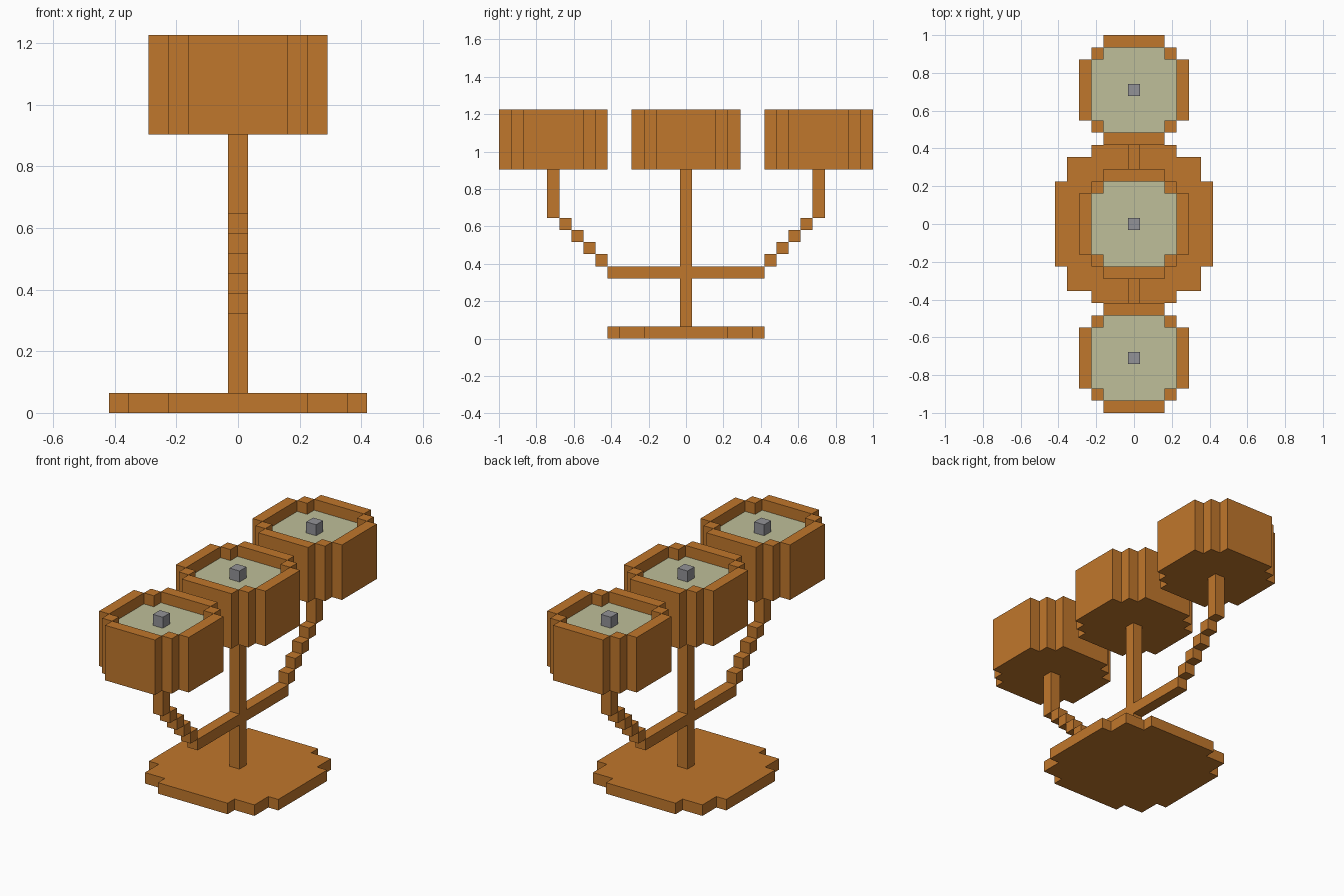
import bpy, bmesh
from mathutils import Vector

if "Cube" in bpy.data.objects:
    bpy.data.objects.remove(bpy.data.objects["Cube"], do_unlink=True)

U = 2 / 31  # size of one block


def material(name, rgb):
    m = bpy.data.materials.new(name)
    m.use_nodes = True
    m.diffuse_color = (*rgb, 1)
    m.node_tree.nodes["Principled BSDF"].inputs["Base Color"].default_value = (*rgb, 1)
    return m


copper = material("copper_brown", (0.53, 0.184, 0.025))
wax_mat = material("pale_wax", (0.52, 0.52, 0.32))
wick_mat = material("wick_grey", (0.29, 0.29, 0.31))


def finish(name, bm, mat, y=0):
    """Weld the mesh, scale blocks to units and link the object."""
    bmesh.ops.remove_doubles(bm, verts=bm.verts, dist=0.001)
    for v in bm.verts:
        v.co = (v.co + Vector((0, y, 0))) * U
    me = bpy.data.meshes.new(name)
    bm.to_mesh(me)
    bm.free()
    me.materials.append(mat)
    ob = bpy.data.objects.new(name, me)
    bpy.context.collection.objects.link(ob)
    return ob


def turn(p, k):
    """Rotate a point by k quarter turns."""
    x, y = p
    for _ in range(k):
        x, y = -y, x
    return x, y


def outline(quarter):
    return [turn(p, k) for k in range(4) for p in quarter]


def face(bm, pts):
    return bm.faces.new([bm.verts.new(p) for p in pts])


def cap(bm, loop, z, up=True):
    face(bm, [(x, y, z) for x, y in (loop if up else loop[::-1])])


def sides(bm, loop, z0, z1, outward=True):
    for a, b in zip(loop, loop[1:] + loop[:1]):
        if not outward:
            a, b = b, a
        face(bm, [(*a, z0), (*b, z0), (*b, z1), (*a, z1)])


def prism(name, loop, z0, z1, mat, y=0):
    bm = bmesh.new()
    cap(bm, loop, z0, False)
    cap(bm, loop, z1)
    sides(bm, loop, z0, z1)
    return finish(name, bm, mat, y)


def bar(name, y0, y1, z0, z1, mat=copper):
    """One-block-wide beam between two lengths and heights."""
    y0, y1 = sorted((y0, y1))
    return prism(name, [(-.5, y0), (.5, y0), (.5, y1), (-.5, y1)], z0, z1, mat)


# Stepped round foot and central stem
prism("base", outline([(6.5, 3.5), (5.5, 3.5), (5.5, 5.5), (3.5, 5.5), (3.5, 6.5)]),
      0, 1, copper)
bar("stem", -.5, .5, 1, 14)

# Mirrored arms: level beam, stair blocks, upright
for s, side in ((-1, "front"), (1, "back")):
    bar(side + "_arm_beam", s * .5, s * 6.5, 5, 6)
    for i in range(4):
        bar(f"{side}_arm_step_{i + 1}", s * (6.5 + i), s * (7.5 + i), 6 + i, 7 + i)
    bar(side + "_arm_upright", s * 10.5, s * 11.5, 10, 14)

# Three cups with wax and wick
outer = outline([(4.5, 2.5), (3.5, 2.5), (3.5, 3.5), (2.5, 3.5), (2.5, 4.5)])
inner = outline([(3.5, 2.5), (2.5, 2.5), (2.5, 3.5)])
rim_wall = [(3.5, -2.5), (4.5, -2.5), (4.5, 2.5), (3.5, 2.5)]
rim_corner = [(2.5, 2.5), (3.5, 2.5), (3.5, 3.5), (2.5, 3.5)]

for y, side in ((-11, "front"), (0, "middle"), (11, "back")):
    bm = bmesh.new()
    cap(bm, outer, 14, False)
    sides(bm, outer, 14, 19)
    sides(bm, inner, 18, 19, outward=False)
    for k in range(4):
        for part in (rim_wall, rim_corner):
            cap(bm, [turn(p, k) for p in part], 19)
    finish(side + "_cup", bm, copper, y)
    prism(side + "_wax", inner, 14.5, 18, wax_mat, y)
    bar(side + "_wick", y - .5, y + .5, 18, 19, wick_mat)
